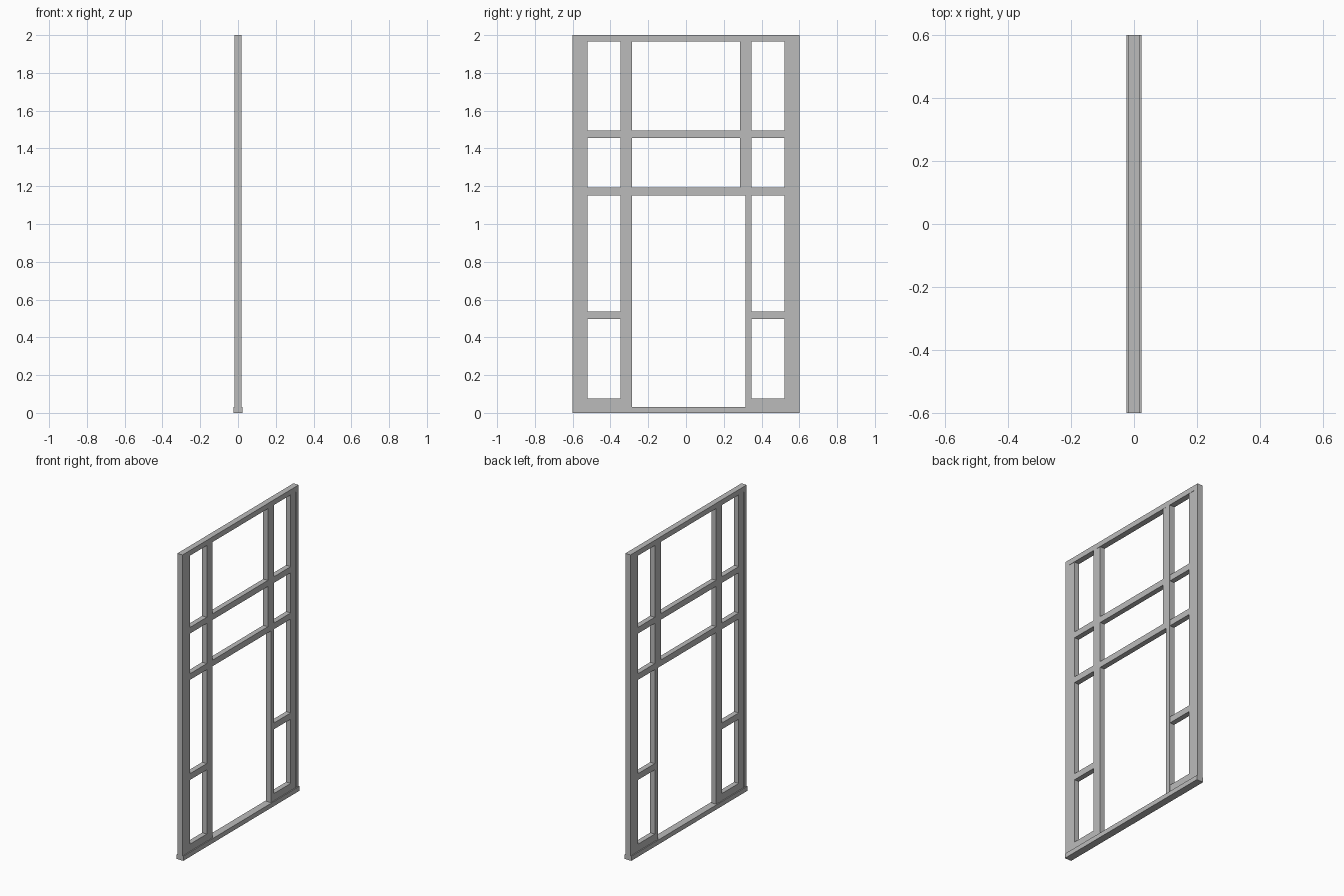
import bpy
import bmesh

cube = bpy.data.objects.get("Cube")
if cube:
    bpy.data.objects.remove(cube, do_unlink=True)

# Single painted frame colour
paint = bpy.data.materials.new("grey frame paint")
paint.use_nodes = True
grey = (0.5, 0.5, 0.5, 1)
paint.diffuse_color = grey
paint.node_tree.nodes["Principled BSDF"].inputs["Base Color"].default_value = grey

POST = 0.019   # half depth of jambs, posts and head
SASH = 0.017   # half depth of the frames set between them
SILL = 0.024   # half depth of the threshold
SILL_TOP = 0.03


def bar(name, half_depth, y0, y1, z0, z1):
    """Rectangular bar spanning y0..y1 and z0..z1, centred in depth."""
    bm = bmesh.new()
    bmesh.ops.create_cube(bm, size=1)
    for v in bm.verts:
        v.co.x *= 2 * half_depth
        v.co.y = y0 if v.co.y < 0 else y1
        v.co.z = z0 if v.co.z < 0 else z1
    mesh = bpy.data.meshes.new(name)
    bm.to_mesh(mesh)
    bm.free()
    mesh.materials.append(paint)
    obj = bpy.data.objects.new(name, mesh)
    bpy.context.collection.objects.link(obj)
    return obj


# Heights of the rails that cross the openings
middle_rails = {"upper_transom": (1.455, 1.495), "door_transom": (1.152, 1.192)}
side_rails = {"bottom_rail": (SILL_TOP, 0.077), "lock_rail": (0.497, 0.538),
              "top_rail": (1.966, 1.985), **middle_rails}

# Threshold and head across the whole width
bar("threshold", SILL, -0.6, 0.6, 0, SILL_TOP)
bar("head", POST, -0.6, 0.6, 1.966, 2)

# Outer jambs, door posts and sidelights on both sides
for side, s in (("near", -1), ("far", 1)):
    def side_bar(part, depth, a, b, z0, z1):
        bar(f"{side}_{part}", depth, *sorted((s * a, s * b)), z0, z1)

    side_bar("jamb", POST, 0.57, 0.6, SILL_TOP, 1.966)
    side_bar("sidelight_stile", SASH, 0.521, 0.57, SILL_TOP, 1.966)
    side_bar("door_post", POST, 0.315, 0.347, SILL_TOP, 1.966)
    for part, (z0, z1) in side_rails.items():
        side_bar("sidelight_" + part, SASH, 0.347, 0.521, z0, z1)

# Inner stiles: full height on one side, above the door only on the other
bar("near_inner_stile", SASH, -0.315, -0.287, SILL_TOP, 1.966)
bar("far_inner_stile", SASH, 0.285, 0.315, 1.152, 1.966)

# Transoms over the doorway
for part, (z0, z1) in middle_rails.items():
    bar("centre_" + part, SASH, -0.287, 0.285, z0, z1)
